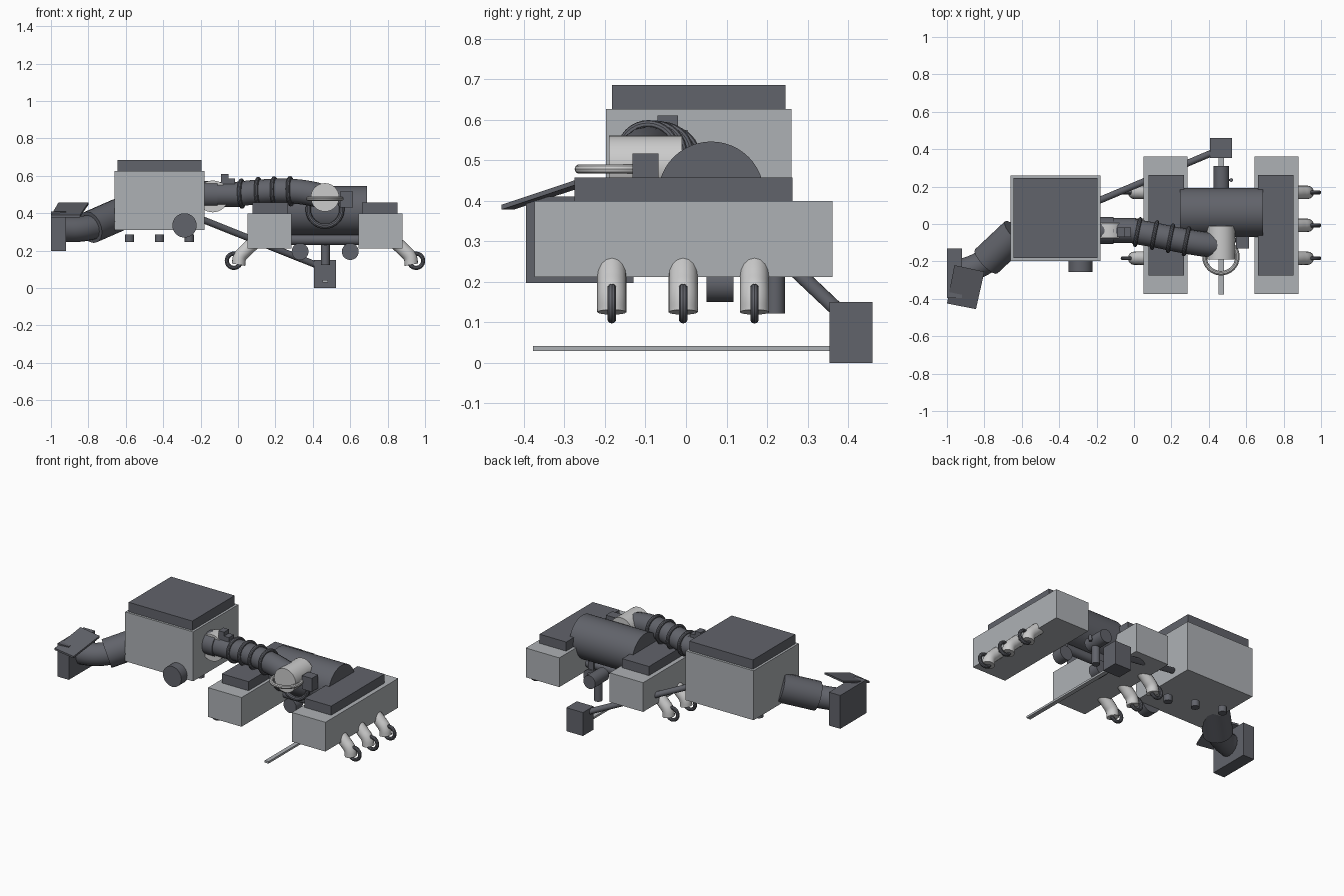
import bpy, bmesh, math
from mathutils import Vector

if "Cube" in bpy.data.objects:
    bpy.data.objects.remove(bpy.data.objects["Cube"])


def material(name, rgb):
    m = bpy.data.materials.new(name)
    m.diffuse_color = (*rgb, 1)
    m.use_nodes = True
    m.node_tree.nodes["Principled BSDF"].inputs["Base Color"].default_value = m.diffuse_color
    return m


DARK = material("dark_grey", (0.12, 0.125, 0.145))
LIGHT = material("light_grey", (0.42, 0.44, 0.46))
WHITE = material("pale_grey", (0.7, 0.7, 0.7))


def finish(ob, name, mat, smooth=False):
    ob.name = name
    ob.data.materials.append(mat)
    if smooth:
        for p in ob.data.polygons:
            p.use_smooth = True
        bpy.ops.object.select_all(action='DESELECT')
        ob.select_set(True)
        bpy.context.view_layer.objects.active = ob
        bpy.ops.object.shade_smooth_by_angle(angle=math.radians(35))
    return ob


def box(name, lo, hi, mat=DARK):
    lo, hi = Vector(lo), Vector(hi)
    bpy.ops.mesh.primitive_cube_add(size=1, location=(lo + hi) / 2)
    ob = bpy.context.object
    for v in ob.data.vertices:
        v.co = Vector(a * b for a, b in zip(v.co, hi - lo))
    return finish(ob, name, mat)


def rod(name, a, b, r, mat=DARK, n=32):
    a, b = Vector(a), Vector(b)
    bpy.ops.mesh.primitive_cylinder_add(vertices=n, radius=r, depth=(b - a).length, location=(a + b) / 2)
    ob = bpy.context.object
    ob.rotation_euler = (b - a).to_track_quat('Z', 'Y').to_euler()
    return finish(ob, name, mat, True)


def ring(name, loc, axis, major, minor, mat=DARK):
    bpy.ops.mesh.primitive_torus_add(location=loc, major_radius=major, minor_radius=minor,
                                     major_segments=32, minor_segments=10)
    ob = bpy.context.object
    ob.rotation_euler = Vector(axis).to_track_quat('Z', 'Y').to_euler()
    return finish(ob, name, mat, True)


def tube(name, pts, r, mat=DARK, curved=True):
    cu = bpy.data.curves.new(name, 'CURVE')
    cu.dimensions = '3D'
    cu.bevel_depth, cu.bevel_resolution, cu.use_fill_caps = r, 6, True
    if curved:
        sp = cu.splines.new('BEZIER')
        sp.bezier_points.add(len(pts) - 1)
        for bp, p in zip(sp.bezier_points, pts):
            bp.co = p
            bp.handle_left_type = bp.handle_right_type = 'AUTO'
        sp.resolution_u = 8
    else:
        sp = cu.splines.new('POLY')
        sp.points.add(len(pts) - 1)
        for q, p in zip(sp.points, pts):
            q.co = (*p, 1)
    ob = bpy.data.objects.new(name, cu)
    bpy.context.collection.objects.link(ob)
    bpy.ops.object.select_all(action='DESELECT')
    ob.select_set(True)
    bpy.context.view_layer.objects.active = ob
    bpy.ops.object.convert(target='MESH')
    return finish(bpy.context.object, name, mat, True)


# Main housing with lid, studs below and a front knob
box("main_housing", (-.66, -.197, .31), (-.18, .26, .626), LIGHT)
box("main_lid", (-.645, -.183, .626), (-.195, .245, .686))
for x, y in ((-.58, .09), (-.42, .04), (-.26, -.01)):
    rod("underside_stud", (x, y, .247), (x, y, .287), .025, n=20)
rod("front_knob", (-.286, -.257, .335), (-.286, -.19, .335), .065)

# Intake duct, hood and sloping flap
tube("intake_duct", [(-.63, -.05, .395), (-.79, -.20, .325)], .088, curved=False)
tube("intake_neck", [(-.76, -.18, .33), (-.85, -.23, .315), (-.94, -.26, .315)], .068)
box("intake_hood", (-1, -.395, .197), (-.92, -.13, .41))
bm = bmesh.new()
corners = [(-.96, -.22, .445), (-.80, -.255, .445), (-.845, -.455, .378), (-1, -.425, .378)]
low = [bm.verts.new((x, y, z)) for x, y, z in corners]
top = [bm.verts.new((x, y, z + .012)) for x, y, z in corners]
bm.faces.new(low)
bm.faces.new(top[::-1])
for i in range(4):
    j = (i + 1) % 4
    bm.faces.new((low[i], top[i], top[j], low[j]))
bmesh.ops.recalc_face_normals(bm, faces=bm.faces)
me = bpy.data.meshes.new("hood_flap")
bm.to_mesh(me)
bm.free()
flap = bpy.data.objects.new("hood_flap", me)
bpy.context.collection.objects.link(flap)
finish(flap, "hood_flap", DARK)

# Outlet pipe with valve body and ribbed hose
rod("outlet_pipe", (-.19, -.035, .5), (.01, -.035, .5), .066)
rod("outlet_flange", (-.19, -.035, .5), (-.11, -.035, .5), .072)
rod("valve_disc", (-.135, -.075, .49), (-.135, .005, .49), .085, WHITE)
box("valve_block", (-.09, -.07, .53), (-.05, -.02, .61))
box("valve_cap", (-.05, -.07, .53), (-.015, -.02, .585))
path = [(0, -.04, .503), (.1, -.057, .513), (.28, -.093, .518), (.39, -.11, .505), (.465, -.115, .485)]
tube("ribbed_hose", path, .066)
for p in ((.02, -.043, .505), (.11, -.059, .514), (.195, -.076, .517), (.28, -.093, .518)):
    ring("hose_rib", p, (1, -.2, .03), .07, .011)

# Coupling at the hose end, with handwheel
rod("coupling", (.465, -.19, .485), (.465, -.01, .485), .076, WHITE)
ring("handwheel", (.465, -.175, .478), (0, 0, 1), .088, .012, WHITE)
ring("coupling_collar", (.465, -.085, .42), (0, 1, 0), .09, .014)
box("sensor_block", (.545, -.132, .43), (.615, -.068, .516))

# Pressure tank with lower crossbar and mounts
rod("pressure_tank", (.245, .062, .415), (.69, .062, .415), .131, n=48)
rod("lower_crossbar", (.28, .07, .258), (.66, .07, .258), .028)
for x in (.332, .600):
    rod("tank_roller", (x, .05, .195), (x, .117, .195), .045)
    box("roller_mount", (x - .02, .06, .22), (x + .02, .107, .30))
rod("drain_body", (.467, .17, .27), (.467, .31, .27), .042)
rod("drain_leg", (.467, .22, .122), (.467, .22, .26), .024)
rod("drain_pin", (.52, .235, .25), (.52, .235, .285), .01, n=12)
rod("drain_pin_arm", (.467, .235, .265), (.525, .235, .265), .006, n=8)

# Side units, mirrored about the tank centre, each with three hooks
MID = .465
for s in (-1, 1):
    def span(a, b):
        return sorted((MID + s * a, MID + s * b))
    x0, x1 = span(.178, .415)
    box("side_unit", (x0, -.374, .212), (x1, .362, .399), LIGHT)
    x0, x1 = span(.198, .387)
    box("side_unit_lid", (x0, -.275, .399), (x1, .263, .457))
    for y in (-.183, -.007, .169):
        pts = [(MID + s * dx, y, z) for dx, z in ((.37, .25), (.425, .20), (.455, .165), (.462, .125))]
        tube("hook_elbow", pts, .036, WHITE)
        ring("hook_ring", (MID + s * .487, y, .146), (0, 1, 0), .038, .011)

# Ground counterweight, its strut, and the long rail
box("counterweight", (.407, .354, 0), (.525, .46, .15))
rod("support_strut", (-.20, .12, .37), (.44, .39, .115), .018, n=16)
box("ground_rail", (.453, -.377, .029), (.48, .36, .042), LIGHT)
